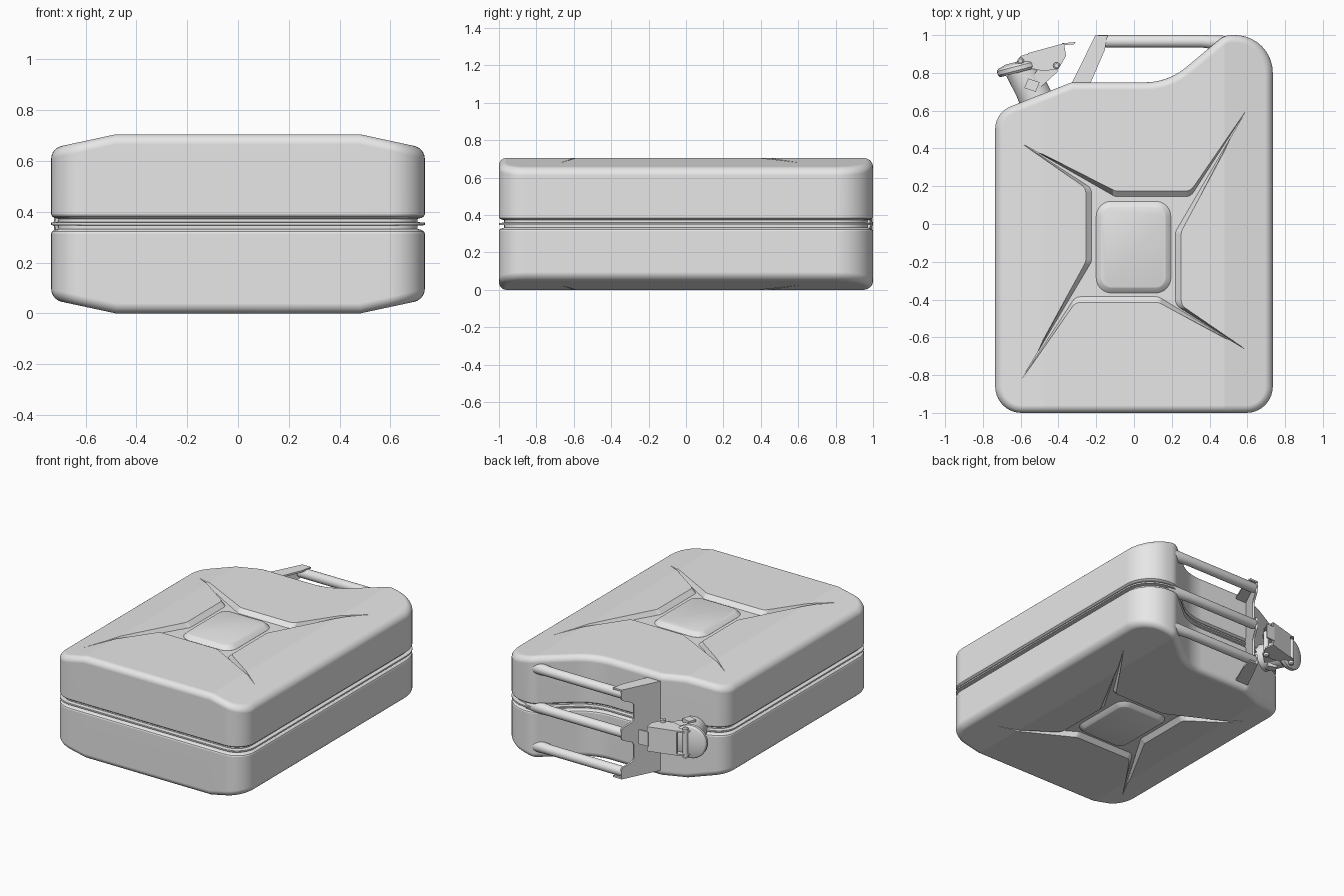
import bpy, bmesh
from math import sin, cos, tan, pi, radians, sqrt
from mathutils import Vector

cube = bpy.data.objects.get("Cube")
if cube:
    bpy.data.objects.remove(cube, do_unlink=True)

MID = 0.3525
BEND = 0.48

grey = bpy.data.materials.new("light_grey_metal")
grey.use_nodes = True
grey.diffuse_color = (0.8, 0.8, 0.8, 1)
grey.node_tree.nodes["Principled BSDF"].inputs["Base Color"].default_value = (0.8, 0.8, 0.8, 1)


def rounded(corners, seg=10):
    """Polygon from (x, y, radius) corners, each rounded by an arc."""
    out = []
    for i, (x, y, r) in enumerate(corners):
        p = Vector((x, y))
        if r == 0:
            out.append(p)
            continue
        a = (Vector(corners[i - 1][:2]) - p).normalized()
        b = (Vector(corners[(i + 1) % len(corners)][:2]) - p).normalized()
        turn = pi - a.angle(b)
        t = r * tan(turn / 2)
        c = p + (a + b).normalized() * sqrt(r * r + t * t)
        u, v = p + a * t - c, p + b * t - c
        for k in range(seg + 1):
            s = k / seg
            out.append(c + (u * sin((1 - s) * turn) + v * sin(s * turn)) / sin(turn))
    return out


def inset(poly, d):
    """Move a counter-clockwise polygon inwards by d."""
    out = []
    for i, p in enumerate(poly):
        e1 = (p - poly[i - 1]).normalized()
        e2 = (poly[(i + 1) % len(poly)] - p).normalized()
        n = Vector((-e1.y - e2.y, e1.x + e2.x)).normalized()
        out.append(p + n * d / max(0.5, n.dot(Vector((-e1.y, e1.x)))))
    return out


def at(poly, z):
    return [Vector((p.x, p.y, z)) for p in poly]


def shade(ob, angle=30):
    bpy.ops.object.select_all(action="DESELECT")
    ob.select_set(True)
    bpy.context.view_layer.objects.active = ob
    bpy.ops.object.shade_smooth_by_angle(angle=radians(angle))


def loft(name, rings, edit=None):
    """Closed solid skinned through equal rings, capped at both ends."""
    bm = bmesh.new()
    rows = [[bm.verts.new(p) for p in ring] for ring in rings]
    n = len(rows[0])
    for lo, hi in zip(rows, rows[1:]):
        for i in range(n):
            j = (i + 1) % n
            bm.faces.new((lo[i], lo[j], hi[j], hi[i]))
    bm.faces.new(rows[0][::-1])
    bm.faces.new(rows[-1])
    if edit:
        edit(bm)
    bmesh.ops.recalc_face_normals(bm, faces=bm.faces)
    me = bpy.data.meshes.new(name)
    bm.to_mesh(me)
    bm.free()
    me.materials.append(grey)
    ob = bpy.data.objects.new(name, me)
    bpy.context.collection.objects.link(ob)
    shade(ob)
    return ob


def prism(name, corners, z0, z1):
    poly = rounded([(c + (0,))[:3] for c in corners], 6)
    return loft(name, [at(poly, z0), at(poly, z1)])


def tube(name, stations, n=24):
    """Round bar through (point, radius) stations along one axis."""
    axis = (Vector(stations[-1][0]) - Vector(stations[0][0])).normalized()
    u = axis.orthogonal().normalized()
    v = axis.cross(u)
    return loft(name, [[Vector(p) + (u * cos(2 * pi * k / n) + v * sin(2 * pi * k / n)) * r
                        for k in range(n)] for p, r in stations])


# Can body: pressed halves with a seam flange and rounded rims
outline = rounded([(-0.735, -1, 0.14), (0.735, -1, 0.14), (0.735, 1, 0.2), (0.48, 1, 0.1),
                   (0.18, 0.75, 0.34), (-0.33, 0.75, 0.08), (-0.735, 0.59, 0.13)])
profile = [(0, 0.005), (0.028, 0.007), (0.028, 0.02), (0.012, 0.024), (0.003, 0.03), (0, 0.038)]
profile += [(0.04 * (1 - cos(k * pi / 18)), 0.3125 + 0.04 * sin(k * pi / 18)) for k in range(10)]
full = [(d, -h) for d, h in reversed(profile)] + profile


def slope_sides(bm):
    for x in (-BEND, BEND):
        bmesh.ops.bisect_plane(bm, geom=bm.verts[:] + bm.edges[:] + bm.faces[:], dist=1e-5,
                               plane_co=(x, 0, 0), plane_no=(1, 0, 0))
    for v in bm.verts:
        if abs(v.co.z - MID) > 0.2:
            drop = max(0, abs(v.co.x) - BEND) * 0.215
            v.co.z -= drop if v.co.z > MID else -drop


body = loft("can_body", [at(inset(outline, d), MID + h) for d, h in full], slope_sides)

# Cross-shaped recess on both broad faces, with a raised centre pad
wedges = [((0.6, 0.61), (0.3, 0.16), (-0.1, 0.16), (0, 1)),
          ((-0.6, 0.43), (-0.24, 0.19), (-0.24, -0.2), (-1, 0)),
          ((-0.6, -0.83), (-0.31, -0.4), (0.13, -0.4), (0, -1)),
          ((0.6, -0.67), (0.235, -0.43), (0.235, -0.04), (1, 0))]


def cross(off):
    pts = []
    for tip, p, q, d in wedges:
        pts.append(tip + (0,))
        pts += [(c[0] + d[0] * off, c[1] + d[1] * off, 0.05) for c in (p, q)]
    return rounded(pts, 5)


pad = rounded([(-0.2, -0.365, 0.08), (0.195, -0.365, 0.08), (0.195, 0.12, 0.08), (-0.2, 0.12, 0.08)])
for side, s in (("top", 1), ("bottom", -1)):
    cutter = loft("recess_cutter", [at(cross(o), MID + s * h) for o, h in
                                    ((-0.015, 0.3245), (0.015, 0.3525), (0.045, 0.3805))])
    mod = body.modifiers.new("recess", "BOOLEAN")
    mod.operation = "DIFFERENCE"
    mod.solver = "EXACT"
    mod.object = cutter
    bpy.ops.object.select_all(action="DESELECT")
    bpy.context.view_layer.objects.active = body
    body.select_set(True)
    bpy.ops.object.modifier_apply(modifier=mod.name)
    bpy.data.objects.remove(cutter, do_unlink=True)
    loft(side + "_pad", [at(inset(pad, d), MID + s * h) for d, h in
                         ((0, 0.31), (0, 0.325), (0.025, 0.349), (0.032, 0.3515))])
shade(body, 11)
weighted = body.modifiers.new("weighted_normals", "WEIGHTED_NORMAL")
weighted.keep_sharp = True

# Three carrying bars
for name, dz in (("lower", -0.27), ("middle", 0), ("upper", 0.27)):
    z = MID + dz
    tube(name + "_handle_bar", [((-0.205, 0.967, z), 0.028), ((-0.19, 0.967, z), 0.033),
                                ((0.36, 0.967, z), 0.033), ((0.46, 0.96, z), 0.038),
                                ((0.54, 0.95, z), 0.038)])

# Sloped handle bracket with scallops between the bars and a flange at each end
foot, head = Vector((-0.335, 0.735)), Vector((-0.205, 0.998))
run = (head - foot).normalized()
length = (head - foot).length
half = [(length, 0.04, 0.02), (length - 0.09, 0.075, 0.04),
        (length - 0.09, 0.2, 0.04), (length, 0.235, 0.02), (length, 0.31, 0.02), (0, 0.31, 0)]
sheet = rounded([(u, -z, r) for u, z, r in reversed(half)] + half, 6)
normal = Vector((run.y, -run.x))
loft("handle_bracket", [[Vector((*(foot + run * p.x + normal * t), MID + p.y)) for p in sheet]
                        for t in (0, 0.014)])
for name, z in (("lower", MID - 0.31), ("upper", MID + 0.298)):
    prism(name + "_bracket_flange", [(-0.335, 0.735), (-0.235, 0.735), (-0.155, 0.92, 0.02),
                                     (-0.14, 0.998), (-0.205, 0.998)], z, z + 0.012)

# Filler neck and cap
tube("filler_neck", [((-0.5, 0.62, MID), 0.092), ((-0.545, 0.72, MID), 0.088),
                     ((-0.6, 0.82, MID), 0.085)], 32)
c, a = Vector((-0.61, 0.815, MID)), Vector((-0.25, 0.97, 0)).normalized()
tube("filler_cap", [(c + a * h, r) for h, r in
                    ((-0.012, 0.105), (0, 0.114), (0.022, 0.114), (0.032, 0.105), (0.045, 0.06))], 32)

# Locking lever: two cheeks, a cover, a thumb tab, hinge lugs and pins
for name, dz in (("lower", -0.085), ("upper", 0.075)):
    z = MID + dz
    prism(name + "_lever_cheek", [(-0.635, 0.84, 0.01), (-0.48, 0.81), (-0.4, 0.82, 0.02),
                                  (-0.36, 0.89, 0.01), (-0.37, 0.955), (-0.6, 0.89, 0.02)], z, z + 0.01)
    prism(name + "_hinge_lug", [(-0.57, 0.74), (-0.51, 0.71), (-0.4, 0.81, 0.02),
                                (-0.42, 0.86, 0.02), (-0.5, 0.83)], z + 0.012 * (1 if dz < 0 else -1),
          z + 0.01 + 0.012 * (1 if dz < 0 else -1))
prism("lever_cover", [(-0.56, 0.893), (-0.37, 0.945), (-0.37, 0.957), (-0.56, 0.905)],
      MID - 0.085, MID + 0.085)
prism("thumb_tab", [(-0.38, 0.945), (-0.315, 0.952), (-0.31, 0.963), (-0.38, 0.957)],
      MID - 0.05, MID + 0.05)
prism("neck_clasp", [(-0.58, 0.72), (-0.52, 0.70), (-0.5, 0.75), (-0.56, 0.77)],
      MID - 0.1, MID + 0.1)
for name, x, y in (("cap_pin", -0.6, 0.863), ("hinge_pin", -0.41, 0.838)):
    tube(name, [((x, y, MID - 0.105), 0.011), ((x, y, MID - 0.1), 0.018),
                ((x, y, MID + 0.1), 0.018), ((x, y, MID + 0.105), 0.011)], 16)
